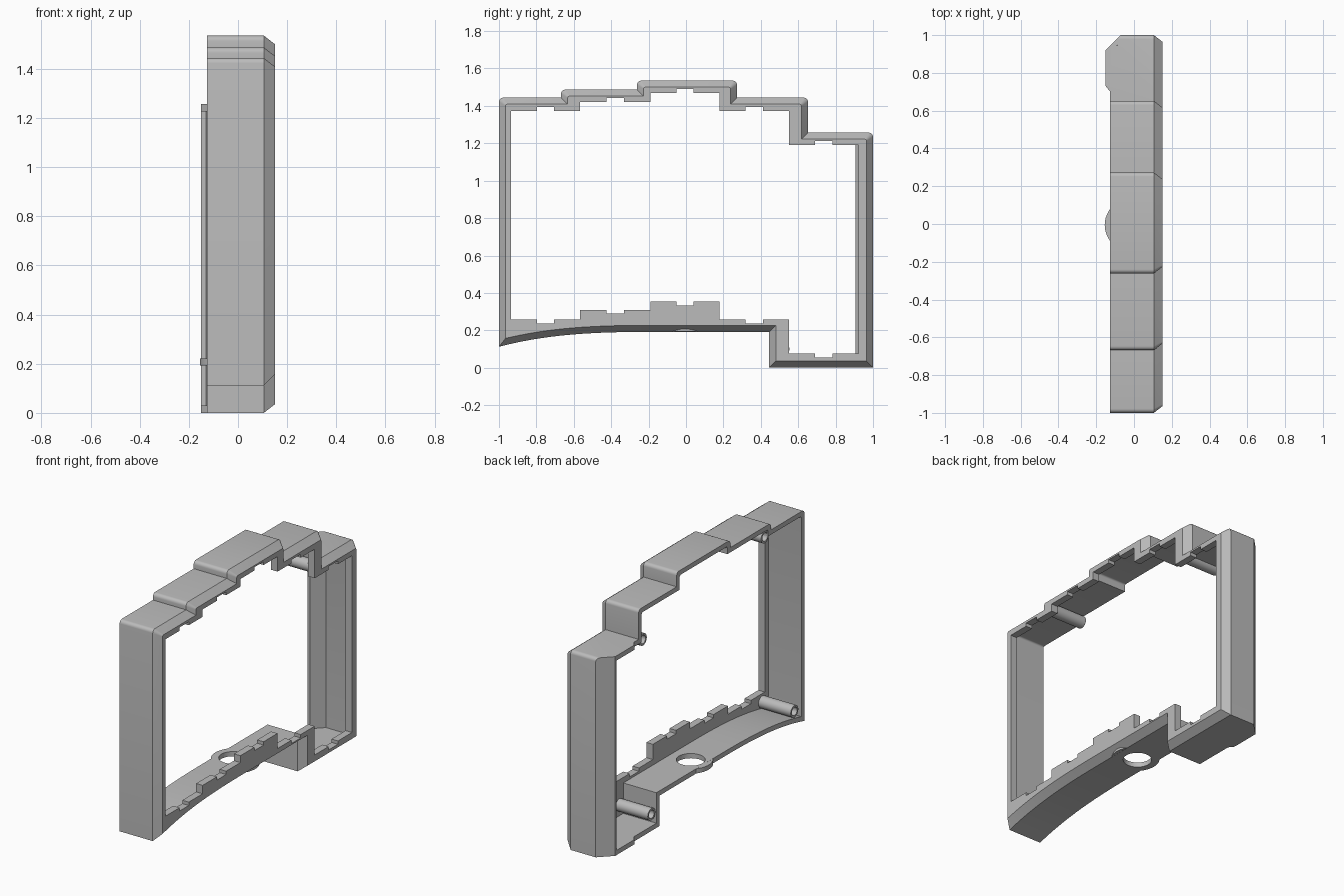
import bpy, bmesh, math
from mathutils import Vector

if "Cube" in bpy.data.objects:
    bpy.data.objects.remove(bpy.data.objects["Cube"])

grey = bpy.data.materials.new("matte_grey")
grey.use_nodes = True
grey.diffuse_color = (0.5, 0.5, 0.5, 1)
grey.node_tree.nodes["Principled BSDF"].inputs["Base Color"].default_value = (0.5, 0.5, 0.5, 1)


def loft(name, loops):
    """Skin equal-length point loops and cap both ends."""
    bm = bmesh.new()
    rings = [[bm.verts.new(p) for p in loop] for loop in loops]
    n = len(rings[0])
    for a, b in zip(rings, rings[1:]):
        for i in range(n):
            j = (i + 1) % n
            bm.faces.new((a[i], a[j], b[j], b[i]))
    bm.faces.new(rings[0][::-1])
    bm.faces.new(rings[-1])
    bmesh.ops.recalc_face_normals(bm, faces=bm.faces)
    mesh = bpy.data.meshes.new(name)
    bm.to_mesh(mesh)
    bm.free()
    mesh.materials.append(grey)
    ob = bpy.data.objects.new(name, mesh)
    bpy.context.collection.objects.link(ob)
    return ob


def at_x(points, x):
    return [(x, y, z) for y, z in points]


def upright(name, points, z0=-0.2, z1=2):
    return loft(name, [[(x, y, z) for x, y in points] for z in (z0, z1)])


def circle(r, cx, cy, n=32):
    return [(cx + r * math.cos(math.tau * i / n), cy + r * math.sin(math.tau * i / n)) for i in range(n)]


def combine(ob, tool, operation="DIFFERENCE"):
    mod = ob.modifiers.new("cut", "BOOLEAN")
    mod.operation, mod.object, mod.solver = operation, tool, "EXACT"
    bpy.context.view_layer.objects.active = ob
    bpy.ops.object.modifier_apply(modifier=mod.name)
    bpy.data.objects.remove(tool)


def offset(points, d):
    """Mitred inward offset of a counterclockwise outline."""
    out = []
    for i, p in enumerate(points):
        a = (Vector(p) - Vector(points[i - 1])).normalized()
        b = (Vector(points[(i + 1) % len(points)]) - Vector(p)).normalized()
        na, nb = Vector((-a.y, a.x)), Vector((-b.y, b.x))
        out.append(tuple(Vector(p) + (na + nb) * d / (1 + na.dot(nb))))
    return out


def rounded(points, r, steps=5):
    """Round the convex corners along the top."""
    out = []
    for i, p in enumerate(points):
        p = Vector(p)
        a = (Vector(points[i - 1]) - p).normalized()
        b = (Vector(points[(i + 1) % len(points)]) - p).normalized()
        if p.y < 0.5 or a.x * b.y - a.y * b.x > 0:
            out.append(tuple(p))
            continue
        centre = p + (a + b) * r
        for k in range(steps + 1):
            t = math.pi / 2 * k / steps
            out.append(tuple(centre - b * r * math.cos(t) - a * r * math.sin(t)))
    return out


# Outline in y, z: arched underside, foot, stepped top
arch = [(-1 + 0.9 * i / 16, 0.192 - 0.08 * (1 - i / 16) ** 3) for i in range(17)]
outline = arch + [(0.445, 0.192), (0.445, 0), (1, 0), (1, 1.257), (0.652, 1.257),
                  (0.652, 1.444), (0.273, 1.444), (0.273, 1.535), (-0.262, 1.535),
                  (-0.262, 1.487), (-0.668, 1.487), (-0.668, 1.444), (-1, 1.444)]

# Outer body with bevelled rim
outer = rounded(outline, 0.022)
rim = rounded(offset(outline, 0.035), 0.01)
frame = loft("stepped_frame", [at_x(outer, -0.15), at_x(outer, 0.105), at_x(rim, 0.15)])

# Hollow behind the lip, leaving the angled end wall
inner = rounded(offset(outline, 0.03), 0.012)
cavity = loft("cavity", [at_x(inner, -0.3), at_x(inner, 0.105)])
combine(cavity, upright("wall_wedge", [(-0.035, 1), (-0.13, 0.905), (-0.4, 0.905), (-0.4, 1)]))
combine(frame, cavity)

# Lip opening: stepped columns, each with a shallow centre notch
columns = [(-0.935, -0.567, 0.257, 1.373), (-0.567, -0.19, 0.31, 1.42), (-0.19, 0.18, 0.353, 1.468),
           (0.18, 0.55, 0.257, 1.373), (0.55, 0.922, 0.075, 1.19)]
lower, upper = [], []
for y0, y1, low, high in columns:
    mid = (y0 + y1) / 2
    ys = (y0, mid - 0.046, mid - 0.046, mid + 0.046, mid + 0.046, y1)
    dips = (0, 0, 0.021, 0.021, 0, 0)
    lower += [(y, low - d) for y, d in zip(ys, dips)]
    upper += [(y, high + d) for y, d in zip(ys, dips)]
opening = lower + upper[::-1]
combine(frame, loft("opening", [at_x(opening, 0.09), at_x(opening, 0.3)]))

# Angled rear corner and shallower rear edge
combine(frame, upright("corner_cut", [(-0.07, 1), (-0.2, 0.87), (-0.2, 1.1), (-0.07, 1.1)]))
combine(frame, upright("rear_trim", [(-0.126, -1.2), (-0.126, 0.7), (-0.15, 0.73), (-0.2, 0.79), (-0.2, -1.2)]))

# Round mount with a through hole in the floor
combine(frame, upright("mount", circle(0.14, -0.015, -0.005, 48), 0.1925, 0.2215), "UNION")
combine(frame, upright("mount_hole", circle(0.083, -0.03, -0.005), 0.1, 0.24))

# Hollow screw posts
posts = []
for name, y, z in (("foot", 0.515, 0.1), ("arch", -0.91, 0.205), ("step", 0.6, 1.235), ("top", -0.615, 1.417)):
    sections = ((0.11, 0.038), (-0.12, 0.038), (-0.12, 0.026), (0.02, 0.026))
    posts.append(loft(name + "_screw_post", [at_x(circle(r, y, z, 24), x) for x, r in sections]))

bpy.ops.object.select_all(action="DESELECT")
for ob in [frame] + posts:
    ob.select_set(True)
bpy.context.view_layer.objects.active = frame
bpy.ops.object.shade_smooth_by_angle(angle=math.radians(30))
